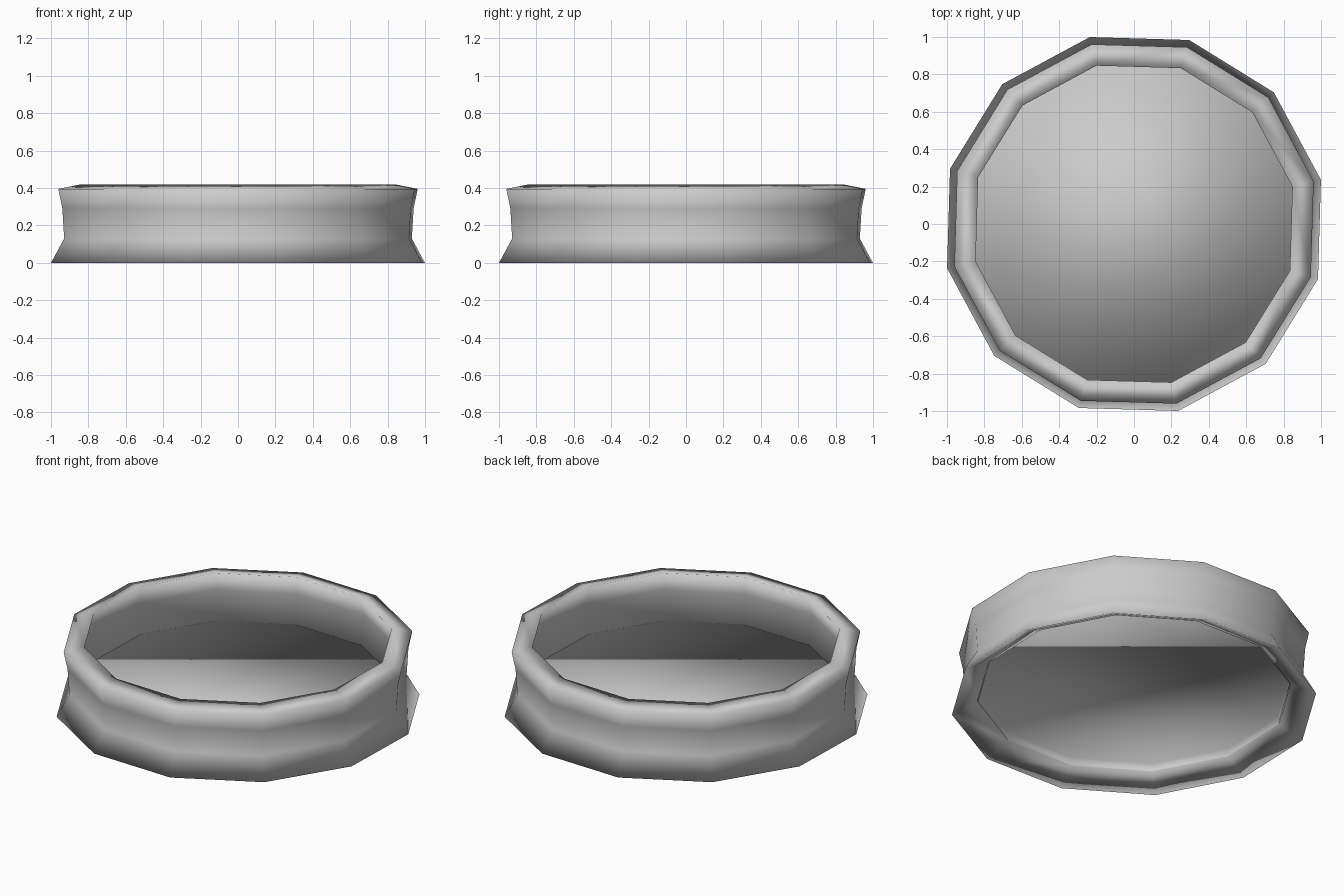
import bpy, bmesh
from math import sin, cos, radians

cube = bpy.data.objects.get("Cube")
if cube:
    bpy.data.objects.remove(cube, do_unlink=True)

SIDES = 12
TURN = radians(13.3)

grey = bpy.data.materials.new("plain grey")
grey.use_nodes = True
grey.diffuse_color = (0.6, 0.6, 0.6, 1)
grey.node_tree.nodes["Principled BSDF"].inputs["Base Color"].default_value = (0.6, 0.6, 0.6, 1)


def lathe(name, profile, closed=False, cap=False):
    """Spin (radius, height) points into a twelve-sided smooth part."""
    bm = bmesh.new()
    step = radians(360 / SIDES)
    loops = [[bm.verts.new((r * cos(TURN + i * step), r * sin(TURN + i * step), z))
              for i in range(SIDES)] for r, z in profile]
    pairs = list(zip(loops, loops[1:]))
    if closed:
        pairs.append((loops[-1], loops[0]))
    for low, high in pairs:
        for i in range(SIDES):
            j = (i + 1) % SIDES
            bm.faces.new((low[i], low[j], high[j], high[i]))
    if cap:
        bm.faces.new(loops[-1])
    if closed:
        bmesh.ops.recalc_face_normals(bm, faces=bm.faces[:])
    for f in bm.faces:
        f.smooth = True
    mesh = bpy.data.meshes.new(name)
    bm.to_mesh(mesh)
    bm.free()
    mesh.materials.append(grey)
    obj = bpy.data.objects.new(name, mesh)
    bpy.context.collection.objects.link(obj)
    return obj


# Waisted wall: flared foot, pinched waist, rounded lip, inner face
lathe("ring_wall", [(1.027, 0), (0.955, 0.13), (0.965, 0.29), (0.987, 0.395),
                    (0.87, 0.418), (0.9, 0.3), (0.885, 0.07)], closed=True)

# Floor plate with a short skirt, open underneath
lathe("floor_plate", [(0.88, 0.07), (0.88, 0.12)], cap=True)
